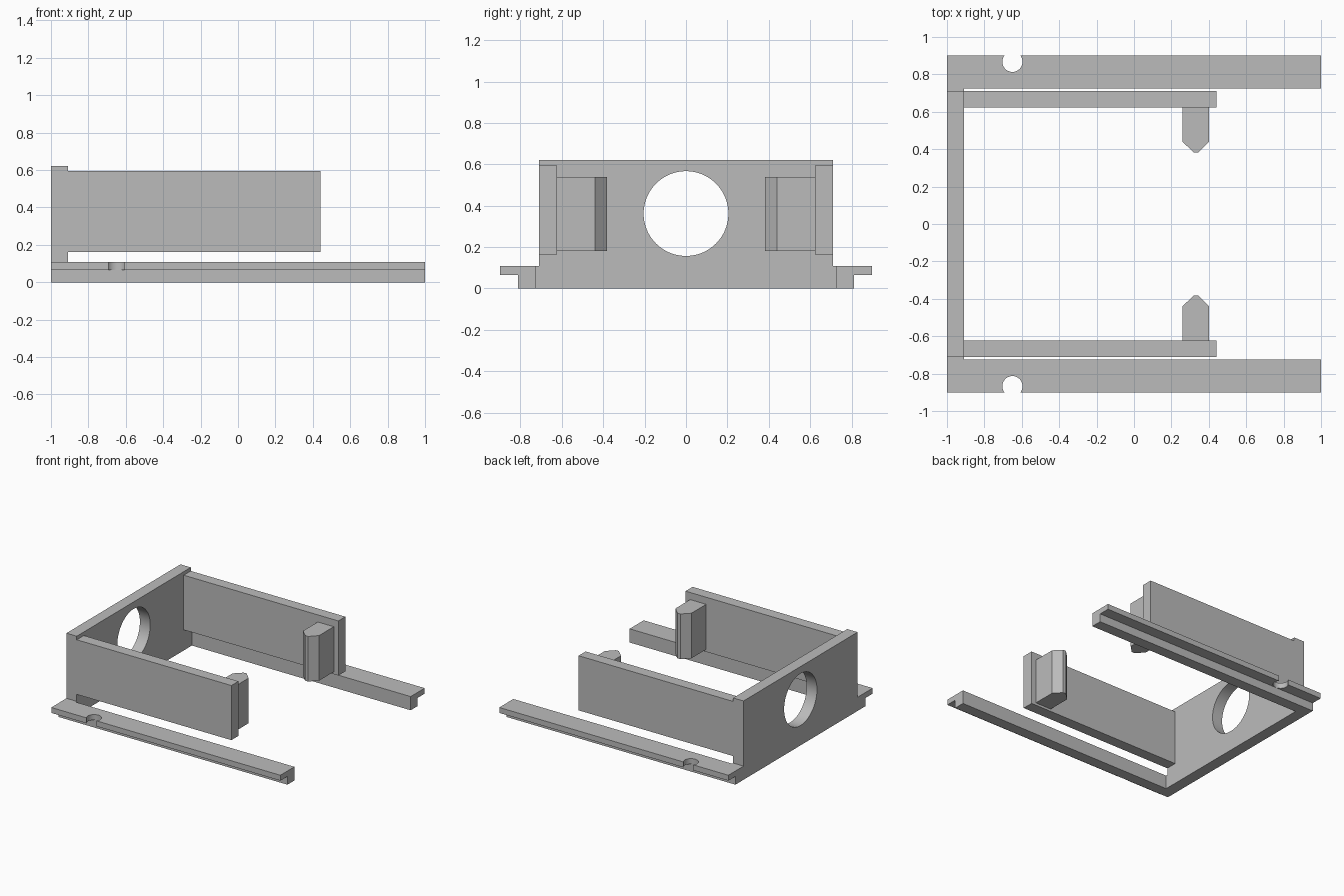
import bpy
import bmesh
from math import radians
from mathutils import Vector

if "Cube" in bpy.data.objects:
    bpy.data.objects.remove(bpy.data.objects["Cube"])

# One plain grey for the whole part
grey = bpy.data.materials.new("matte grey")
grey.use_nodes = True
grey.diffuse_color = (0.5, 0.5, 0.5, 1)
grey.node_tree.nodes["Principled BSDF"].inputs["Base Color"].default_value = (0.5, 0.5, 0.5, 1)


def prism(name, profile, axis, start, end):
    """Extrude a profile along x (points are y, z) or along z (points are x, y)."""
    bm = bmesh.new()
    if axis == "x":
        points, shift = [(start, a, b) for a, b in profile], Vector((end - start, 0, 0))
    else:
        points, shift = [(a, b, start) for a, b in profile], Vector((0, 0, end - start))
    face = bm.faces.new([bm.verts.new(p) for p in points])
    top = bmesh.ops.extrude_face_region(bm, geom=[face])["geom"]
    bmesh.ops.translate(bm, vec=shift, verts=[v for v in top if isinstance(v, bmesh.types.BMVert)])
    bmesh.ops.recalc_face_normals(bm, faces=bm.faces)
    mesh = bpy.data.meshes.new(name)
    bm.to_mesh(mesh)
    bm.free()
    mesh.materials.append(grey)
    obj = bpy.data.objects.new(name, mesh)
    bpy.context.collection.objects.link(obj)
    return obj


def activate(obj):
    bpy.ops.object.select_all(action="DESELECT")
    obj.select_set(True)
    bpy.context.view_layer.objects.active = obj


def drill(obj, radius, location, rotation=(0, 0, 0)):
    """Cut a round hole through the object and keep its wall smooth."""
    bpy.ops.mesh.primitive_cylinder_add(vertices=64, radius=radius, depth=0.4,
                                        location=location, rotation=rotation)
    cutter = bpy.context.object
    cutter.hide_render = True
    cutter.data.materials.append(grey)
    cut = obj.modifiers.new("hole", "BOOLEAN")
    cut.operation, cut.solver, cut.object = "DIFFERENCE", "EXACT", cutter
    activate(obj)
    bpy.ops.object.modifier_apply(modifier=cut.name)
    bpy.data.objects.remove(cutter)
    bpy.ops.object.shade_smooth_by_angle(angle=radians(30))


def mirror_y(obj):
    mod = obj.modifiers.new("other side", "MIRROR")
    mod.use_axis = (False, True, False)
    mod.use_mirror_merge = False


# End wall with a wider foot that meets the rails
half_wall = [(0.725, 0), (0.725, 0.108), (0.711, 0.108), (0.711, 0.622)]
wall = prism("end_wall", half_wall + [(-y, z) for y, z in reversed(half_wall)], "x", -1, -0.91)
drill(wall, 0.205, (-0.955, 0, 0.362), (0, radians(90), 0))

# Stepped rails with a round notch in the flange
rail = prism("side_rail", [(0.725, 0), (0.812, 0), (0.812, 0.065), (0.9, 0.065),
                           (0.9, 0.108), (0.725, 0.108)], "x", -1, 1)
drill(rail, 0.054, (-0.65, 0.867, 0.1))

# Arms reaching forward from the wall
arm = prism("side_arm", [(0.623, 0.163), (0.711, 0.163), (0.711, 0.594), (0.623, 0.594)],
            "x", -0.91, 0.44)

# Pointed clips on the inner faces of the arms
clip = prism("pointed_clip", [(0.26, 0.623), (0.26, 0.44), (0.318, 0.383), (0.344, 0.383),
                              (0.4, 0.44), (0.4, 0.623)], "z", 0.182, 0.538)

for part in (rail, arm, clip):
    mirror_y(part)
